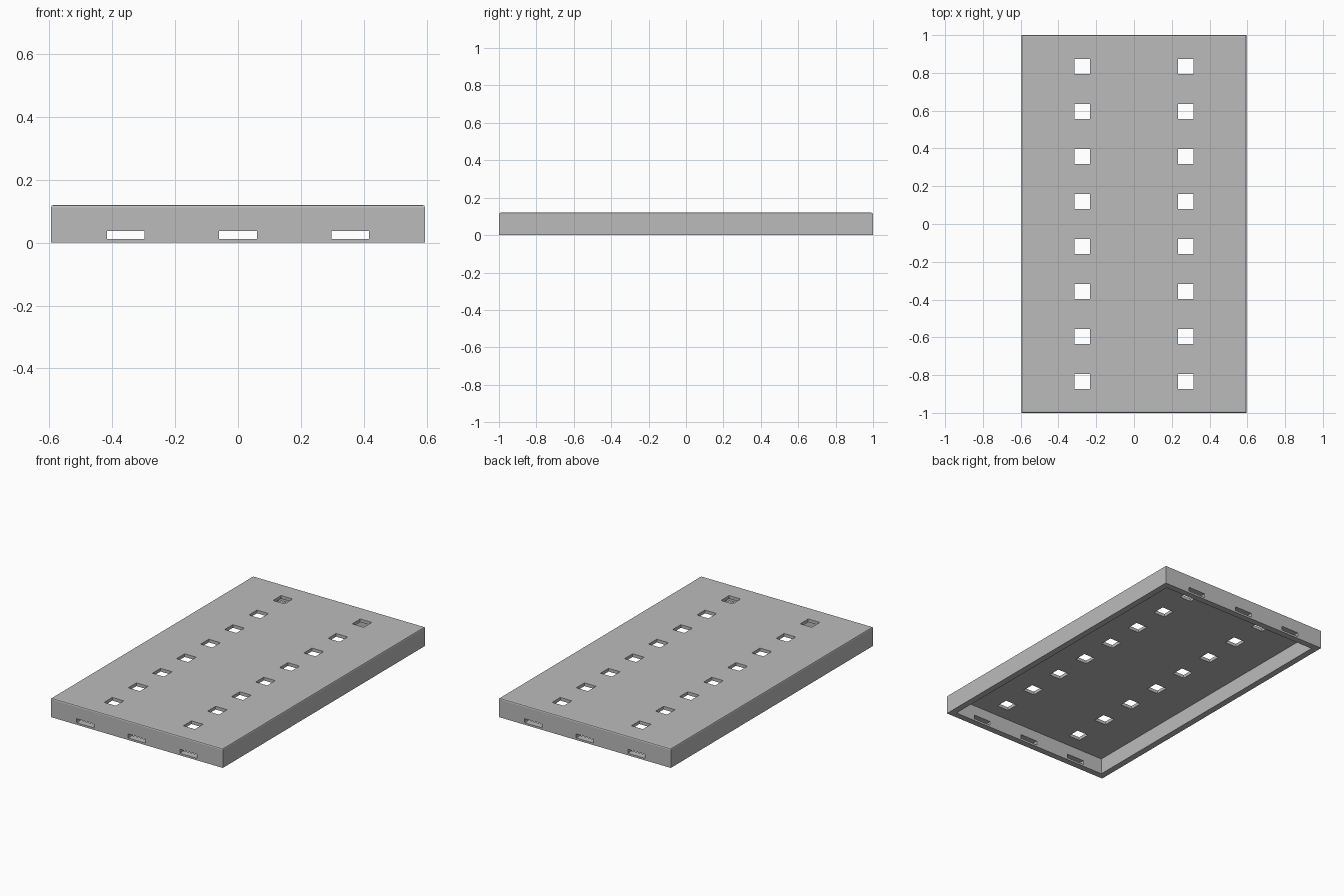
import bpy, bmesh
from mathutils import Matrix, Vector

if "Cube" in bpy.data.objects:
    bpy.data.objects.remove(bpy.data.objects["Cube"], do_unlink=True)

WIDTH, LENGTH, HEIGHT = 1.19, 2.0, 0.12
WALL, CEILING = 0.04, 0.1

grey = bpy.data.materials.new("mid_grey")
grey.use_nodes = True
grey.diffuse_color = (0.5, 0.5, 0.5, 1)
grey.node_tree.nodes["Principled BSDF"].inputs["Base Color"].default_value = (0.5, 0.5, 0.5, 1)


def make_boxes(name, boxes, top_bevel=0):
    """One object holding boxes given as (centre, size)."""
    bm = bmesh.new()
    for centre, size in boxes:
        bmesh.ops.create_cube(bm, matrix=Matrix.Translation(centre) @ Matrix.Diagonal(Vector(size).to_4d()))
    if top_bevel:
        top = [e for e in bm.edges if all(v.co.z > HEIGHT - 0.001 for v in e.verts)]
        bmesh.ops.bevel(bm, geom=top, offset=top_bevel, segments=2, profile=0.5, affect='EDGES')
    mesh = bpy.data.meshes.new(name)
    bm.to_mesh(mesh)
    bm.free()
    mesh.materials.append(grey)
    obj = bpy.data.objects.new(name, mesh)
    bpy.context.collection.objects.link(obj)
    return obj


def cut(target, cutter):
    """Subtract the cutter, then discard it."""
    cutter.hide_render = True
    mod = target.modifiers.new(cutter.name, 'BOOLEAN')
    mod.operation = 'DIFFERENCE'
    mod.solver = 'EXACT'
    mod.object = cutter
    bpy.context.view_layer.objects.active = target
    bpy.ops.object.modifier_apply(modifier=mod.name)
    bpy.data.objects.remove(cutter, do_unlink=True)


# Shallow cover with softened top edges, open underneath
cover = make_boxes("cover_tray", [((0, 0, HEIGHT / 2), (WIDTH, LENGTH, HEIGHT))], top_bevel=0.008)
cut(cover, make_boxes("cavity_cutter", [
    ((0, 0, CEILING - 0.1), (WIDTH - 2 * WALL, LENGTH - 2 * WALL, 0.2))]))

# Two rows of eight square holes through the top
cut(cover, make_boxes("hole_cutter", [
    ((x, (i - 3.5) * 0.2385, HEIGHT), (0.08, 0.08, 0.1))
    for x in (-0.274, 0.274) for i in range(8)]))

# Three slots through each end wall
cut(cover, make_boxes("slot_cutter", [
    ((x, side * (LENGTH - WALL) / 2, 0.025), (0.12, 0.1, 0.025))
    for x in (-0.357, 0, 0.357) for side in (-1, 1)]))
